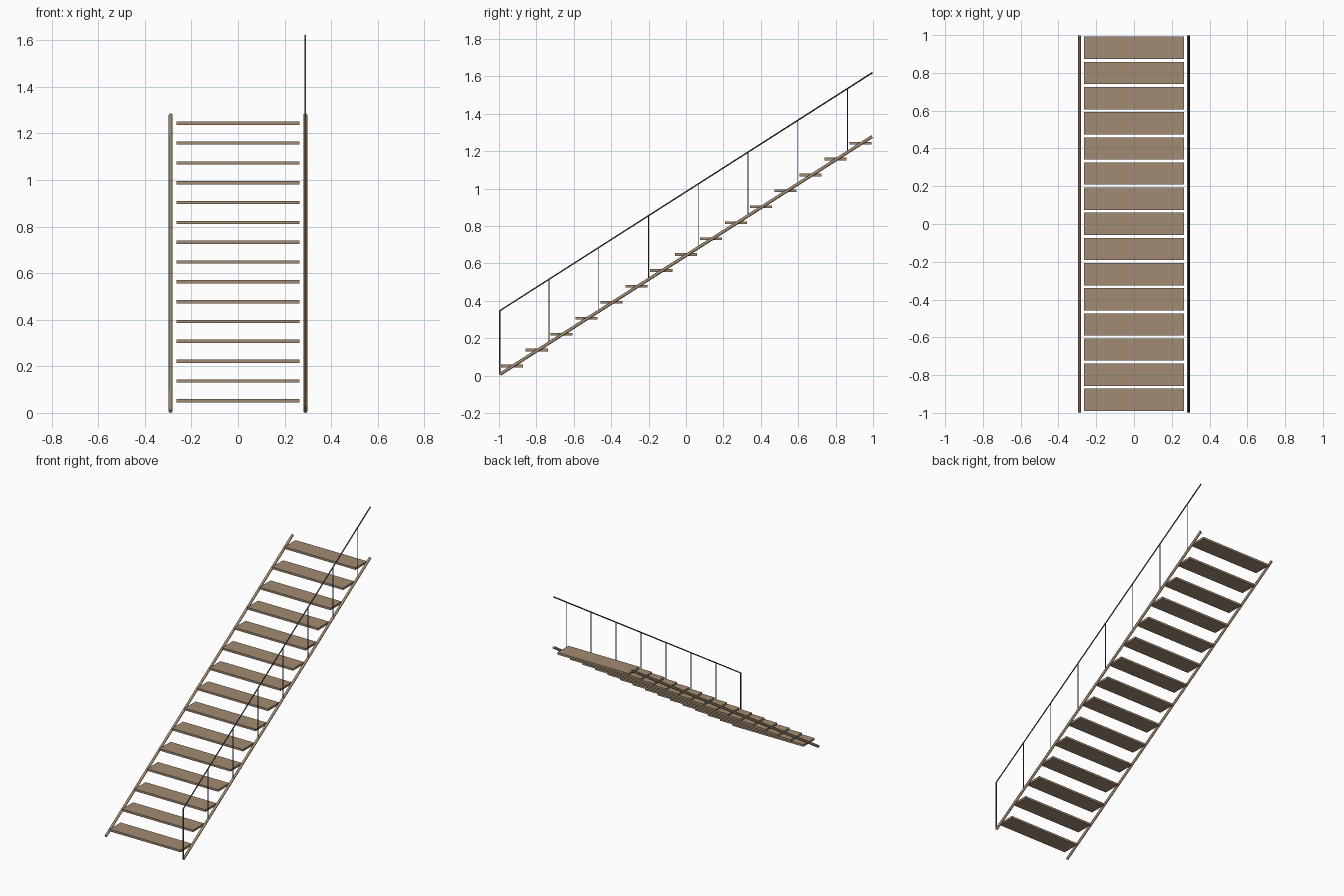
import bpy
from mathutils import Vector

if "Cube" in bpy.data.objects:
    bpy.data.objects.remove(bpy.data.objects["Cube"])


def material(name, rgb):
    m = bpy.data.materials.new(name)
    m.diffuse_color = (*rgb, 1)
    m.use_nodes = True
    m.node_tree.nodes["Principled BSDF"].inputs["Base Color"].default_value = m.diffuse_color
    return m


wood = material("wood", (0.36, 0.26, 0.17))
metal = material("metal", (0.07, 0.08, 0.09))

SLOPE = 0.639          # rise per unit of run
SIDE = 0.289           # stringer distance from the centre line


def stringer_z(y):
    return 0.007 + (y + 0.995) * SLOPE


def tube(name, points, radius, mat, sides=12):
    """Capped round bar along a chain of straight segments."""
    cu = bpy.data.curves.new(name, 'CURVE')
    cu.dimensions = '3D'
    cu.bevel_depth = radius
    cu.bevel_resolution = sides // 4 - 1
    cu.use_fill_caps = True
    sp = cu.splines.new('POLY')
    sp.points.add(len(points) - 1)
    for p, co in zip(sp.points, points):
        p.co = (*co, 1)
    ob = bpy.data.objects.new(name, cu)
    bpy.context.collection.objects.link(ob)
    cu.materials.append(mat)
    return ob


# Treads: flat boards climbing along the slope
for i in range(15):
    y = -0.931 + i * 0.1331
    z = 0.052 + i * 0.0851
    bpy.ops.mesh.primitive_cube_add(size=1, location=(0, y, z))
    ob = bpy.context.object
    ob.name = f"tread_{i + 1}"
    ob.scale = (0.53, 0.118, 0.014)
    ob.data.materials.append(wood)

# Stringers: one round bar on each side
for name, x in (("left_stringer", -SIDE), ("right_stringer", SIDE)):
    tube(name, [(x, y, stringer_z(y)) for y in (-0.995, 0.995)], 0.0085, wood)

# Handrail on the right, turning down into the lowest post
rail_start = Vector((SIDE, -0.996, 0.347))
rail_end = Vector((SIDE, 0.997, 0.347 + 1.993 * SLOPE))
tube("handrail", [(SIDE, -0.996, 0.007), rail_start, rail_end], 0.004, metal)

# Thin posts between stringer and handrail
for i in range(1, 8):
    y = -0.998 + i * 0.2659
    top = rail_start.z + (y - rail_start.y) * SLOPE
    tube(f"rail_post_{i}", [(SIDE, y, stringer_z(y)), (SIDE, y, top)], 0.0027, metal, 8)
